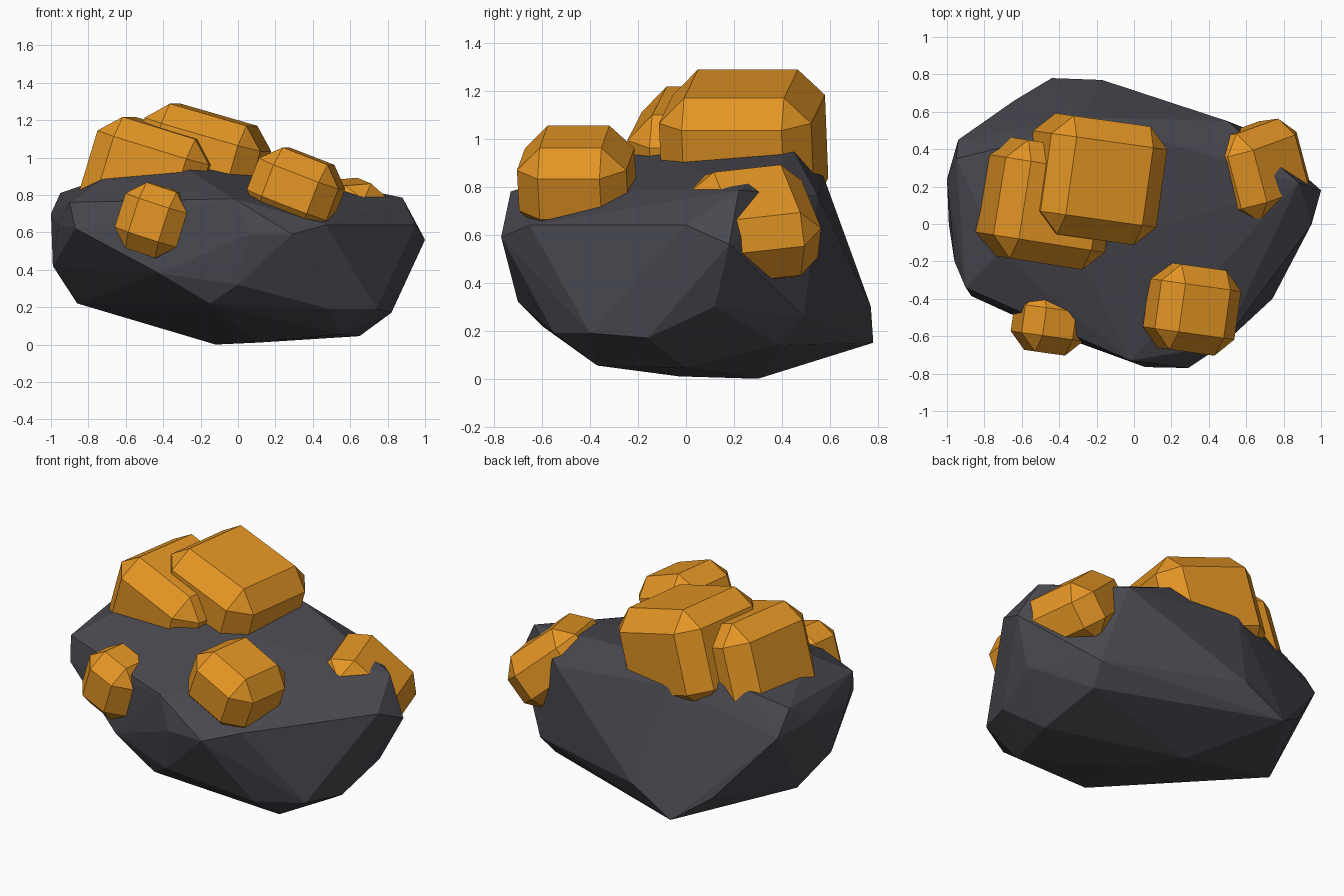
import bpy, bmesh
from math import radians
from mathutils import Vector

if "Cube" in bpy.data.objects:
    bpy.data.objects.remove(bpy.data.objects["Cube"])


def material(name, rgb):
    m = bpy.data.materials.new(name)
    m.diffuse_color = (*rgb, 1)
    m.use_nodes = True
    m.node_tree.nodes["Principled BSDF"].inputs["Base Color"].default_value = m.diffuse_color
    return m


stone = material("dark_stone", (0.065, 0.065, 0.08))
gold = material("gold", (0.77, 0.30, 0.018))


def add(name, bm, mat):
    me = bpy.data.meshes.new(name)
    bmesh.ops.recalc_face_normals(bm, faces=bm.faces[:])
    bm.to_mesh(me)
    bm.free()
    me.materials.append(mat)
    ob = bpy.data.objects.new(name, me)
    bpy.context.collection.objects.link(ob)
    return ob


# Rock body: faceted boulder wrapped around a few corner points
corners = [
    # underside
    (-.12, .30, 0), (.10, -.03, .01), (.54, -.37, .055), (.65, 0, .045),
    (-.44, .78, .15), (-.86, .15, .22), (-.15, -.60, .22), (.65, .49, .26),
    (.62, .39, .14),
    # lower flanks
    (.82, -.16, .17), (.74, -.40, .19), (.49, -.55, .19), (0, -.70, .32),
    (-.42, -.59, .38), (-.17, .77, .30), (-.99, .0, .42), (-.64, .66, .29),
    (.88, .12, .30),
    # widest ring
    (1.0, .18, .56), (.95, 0, .64), (.47, -.65, .64), (.29, -.77, .59),
    (.06, -.765, .59), (-.96, -.20, .64), (-1.0, .24, .70), (-.87, -.385, .62),
    # shoulder
    (-.02, -.73, .78), (-.90, -.34, .76), (-.94, .45, .66), (.88, .22, .785),
    (-.95, .35, .81), (.50, .55, .76), (-.28, .57, .85), (-.66, .42, .89),
    # crown
    (-.72, -.16, .89), (-.15, .24, .97), (-.30, -.15, .955), (.12, .45, .945),
    (-.30, .46, .95),
]
bm = bmesh.new()
for c in corners:
    bm.verts.new(c)
hull = bmesh.ops.convex_hull(bm, input=bm.verts[:])
loose = {g for g in hull["geom_interior"] + hull["geom_unused"]
         if isinstance(g, bmesh.types.BMVert)}
bmesh.ops.delete(bm, geom=list(loose), context='VERTS')
add("rock_body", bm, stone)


# Gold nuggets: chamfered blocks sunk into the rock
def nugget(name, centre, size, tilt, chamfer):
    bm = bmesh.new()
    bmesh.ops.create_cube(bm, size=1)
    bmesh.ops.scale(bm, vec=Vector(size), verts=bm.verts[:])
    bmesh.ops.bevel(bm, geom=bm.edges[:], offset=chamfer, segments=1,
                    affect='EDGES', profile=0.5)
    ob = add(name, bm, gold)
    ob.location = centre
    ob.rotation_euler = [radians(a) for a in tilt]


nugget("nugget_top_large", (-.21, .24, .95), (.65, .64, .58), (0, 16, -8), .11)
nugget("nugget_top_left", (-.47, .11, .89), (.63, .64, .56), (0, 17, -9), .11)
nugget("nugget_front_right", (.31, -.455, .83), (.46, .46, .38), (0, 21, -8), .10)
nugget("nugget_front_left", (-.455, -.525, .665), (.35, .33, .37), (0, 18, -8), .09)
nugget("nugget_back_right", (.67, .28, .64), (.51, .49, .36), (8, 40, 20), .10)
